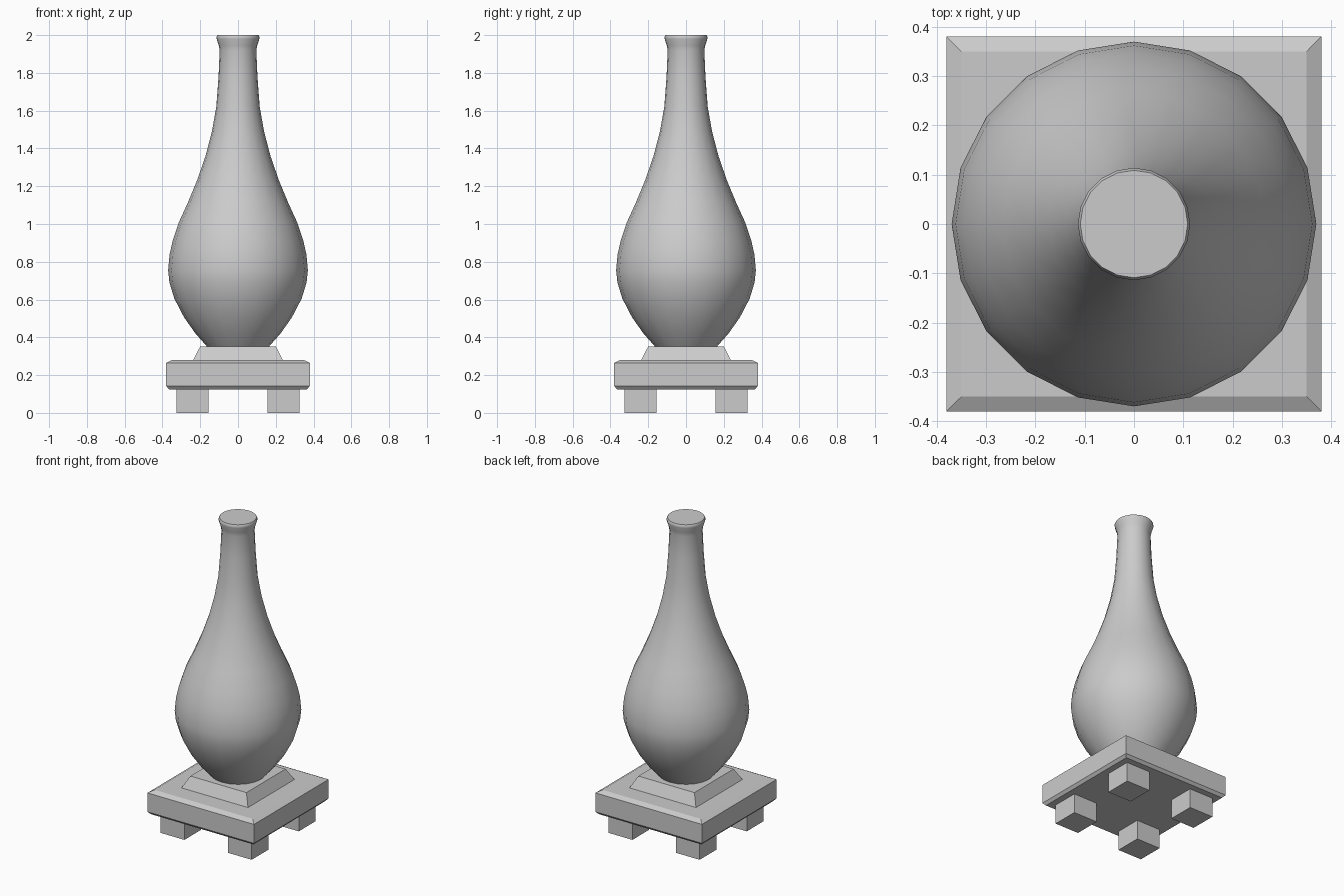
import bpy, bmesh
from math import cos, sin, pi, radians

if "Cube" in bpy.data.objects:
    bpy.data.objects.remove(bpy.data.objects["Cube"])


def make_object(name, bm):
    bmesh.ops.recalc_face_normals(bm, faces=bm.faces)
    mesh = bpy.data.meshes.new(name)
    bm.to_mesh(mesh)
    bm.free()
    obj = bpy.data.objects.new(name, mesh)
    bpy.context.collection.objects.link(obj)
    return obj


def stack(name, profile, sides, phase=0.0, scale=1.0, center=(0, 0)):
    """Closed solid from (radius, z) rings with the given number of sides."""
    bm = bmesh.new()
    rings = []
    for r, z in profile:
        rings.append([bm.verts.new((center[0] + r * scale * cos(phase + 2 * pi * i / sides),
                                    center[1] + r * scale * sin(phase + 2 * pi * i / sides), z))
                      for i in range(sides)])
    for a, b in zip(rings, rings[1:]):
        for i in range(sides):
            j = (i + 1) % sides
            bm.faces.new((a[i], a[j], b[j], b[i]))
    bm.faces.new(rings[0][::-1])
    bm.faces.new(rings[-1])
    return make_object(name, bm)


def square(name, profile, center=(0, 0)):
    """Square stack; profile holds half widths."""
    return stack(name, profile, 4, pi / 4, 2 ** 0.5, center)


# Vase body with a flared, capped lip
vase = stack("vase", [
    (0.163, 0.35), (0.225, 0.42), (0.285, 0.505), (0.337, 0.605), (0.363, 0.69),
    (0.37, 0.755), (0.362, 0.84), (0.346, 0.91), (0.315, 1.005), (0.267, 1.11),
    (0.217, 1.23), (0.172, 1.36), (0.138, 1.49), (0.115, 1.62), (0.103, 1.78),
    (0.097, 1.92), (0.102, 1.945), (0.113, 1.98), (0.114, 1.99), (0.109, 2.0)], 20)
bpy.context.view_layer.objects.active = vase
vase.select_set(True)
bpy.ops.object.shade_smooth_by_angle(angle=radians(40))
vase.select_set(False)

# Stepped square stand
square("plinth", [(0.24, 0.275), (0.20, 0.352)])
square("slab", [(0.365, 0.125), (0.38, 0.142), (0.38, 0.264), (0.35, 0.28)])

# Four block feet
for side_y, fb in ((-1, "front"), (1, "back")):
    for side_x, lr in ((-1, "left"), (1, "right")):
        square(f"{fb}_{lr}_foot", [(0.085, 0), (0.085, 0.127)],
               (0.24 * side_x, 0.24 * side_y))
